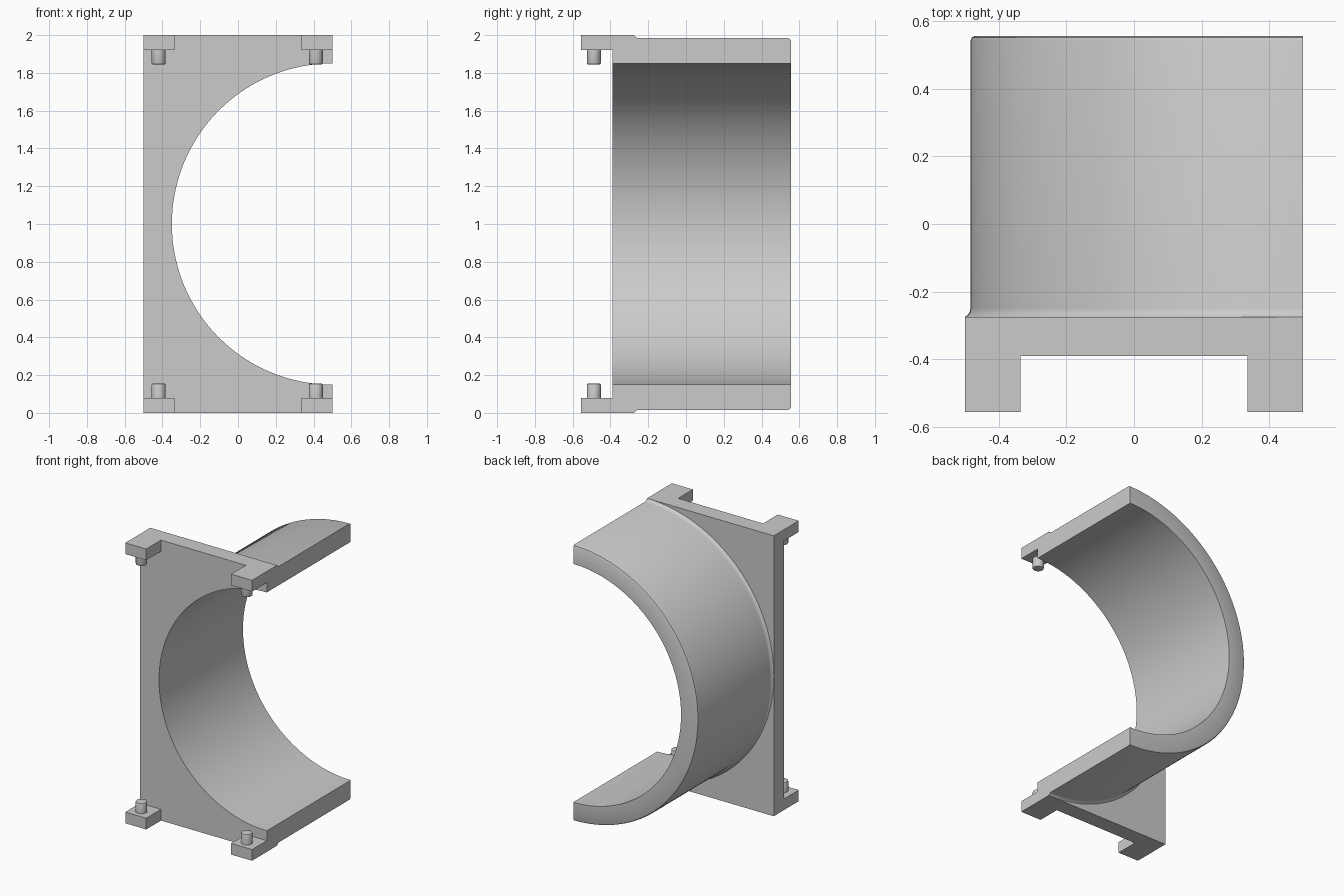
import bpy, bmesh, math
from mathutils import Vector, Matrix

old = bpy.data.objects.get("Cube")
if old:
    bpy.data.objects.remove(old, do_unlink=True)

mat = bpy.data.materials.new("plain grey")
mat.use_nodes = True
GREY = (0.6, 0.6, 0.6, 1)
mat.diffuse_color = GREY
mat.node_tree.nodes["Principled BSDF"].inputs["Base Color"].default_value = GREY

STEPS = 96
BORE = 0.85
AXIS = Vector((0.5, 0, 1))
FRONT, STEP, BACK = -0.39, -0.275, 0.556


def finish(name, bm):
    bmesh.ops.recalc_face_normals(bm, faces=bm.faces)
    mesh = bpy.data.meshes.new(name)
    bm.to_mesh(mesh)
    bm.free()
    mesh.materials.append(mat)
    obj = bpy.data.objects.new(name, mesh)
    bpy.context.collection.objects.link(obj)
    bpy.ops.object.select_all(action='DESELECT')
    obj.select_set(True)
    bpy.context.view_layer.objects.active = obj
    bpy.ops.object.shade_smooth_by_angle(angle=math.radians(35))
    return obj


# Flange plate with a half-round bore
bm = bmesh.new()
outline = [(0.5, 2), (-0.5, 2), (-0.5, 0), (0.5, 0)]
for i in range(STEPS + 1):
    a = math.pi * i / STEPS
    outline.append((AXIS.x - BORE * math.sin(a), AXIS.z - BORE * math.cos(a)))
face = bm.faces.new([bm.verts.new((x, FRONT, z)) for x, z in outline])
ext = bmesh.ops.extrude_face_region(bm, geom=[face])
moved = [v for v in ext["geom"] if isinstance(v, bmesh.types.BMVert)]
bmesh.ops.translate(bm, verts=moved, vec=(0, STEP - FRONT, 0))
finish("flange_plate", bm)

# Half tube with a filleted root and a rounded rear rim: (radius, y)
profile = [(BORE, STEP), (BORE, BACK), (0.969, BACK), (0.98, 0.551), (0.984, 0.54),
           (0.984, -0.25), (0.986, -0.26), (0.991, -0.268), (1.0, STEP)]
bm = bmesh.new()
rings = []
for i in range(STEPS + 1):
    a = math.pi * i / STEPS
    rings.append([bm.verts.new((AXIS.x - r * math.sin(a), y, AXIS.z - r * math.cos(a)))
                  for r, y in profile])
for r0, r1 in zip(rings, rings[1:]):
    for j in range(len(profile) - 1):
        bm.faces.new((r0[j], r0[j + 1], r1[j + 1], r1[j]))
bm.faces.new(rings[0])
bm.faces.new(rings[-1])
finish("half_tube", bm)

# Corner tabs, each with a peg pointing inwards
TAB = Vector((0.165, 0.166, 0.08))
for level, top in (("lower", False), ("upper", True)):
    for side, s, peg_x in (("right", -1, -0.42), ("left", 1, 0.412)):
        bm = bmesh.new()
        bmesh.ops.create_cube(bm, size=1)
        zc = 2 - TAB.z / 2 if top else TAB.z / 2
        place = Matrix.Translation((s * (0.5 - TAB.x / 2), FRONT - TAB.y / 2, zc))
        bmesh.ops.transform(bm, matrix=place @ Matrix.Diagonal((*TAB, 1)), verts=bm.verts)
        finish(f"{level}_{side}_tab", bm)

        bm = bmesh.new()
        bmesh.ops.create_cone(bm, cap_ends=True, segments=32, radius1=0.037,
                              radius2=0.037, depth=0.075)
        tip = [e for e in bm.edges if all(v.co.z > 0 for v in e.verts)]
        bmesh.ops.bevel(bm, geom=tip, offset=0.006, segments=2, profile=0.5,
                        affect='EDGES')
        zc = TAB.z + 0.0375
        place = Matrix.Translation((peg_x, -0.488, 2 - zc if top else zc))
        if top:
            place = place @ Matrix.Rotation(math.pi, 4, 'X')
        bmesh.ops.transform(bm, matrix=place, verts=bm.verts)
        finish(f"{level}_{side}_peg", bm)
